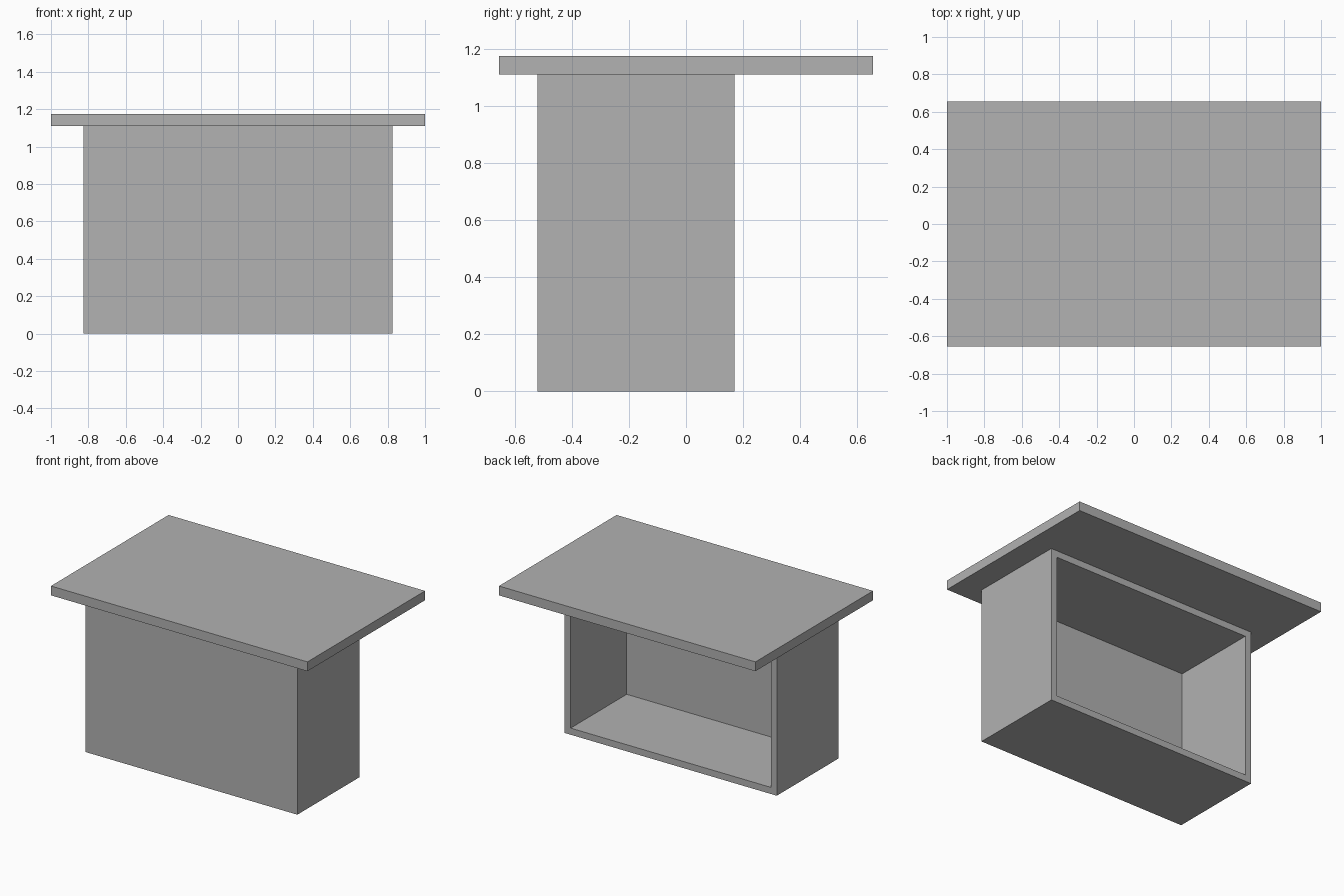
import bpy
import bmesh
from mathutils import Vector

if "Cube" in bpy.data.objects:
    bpy.data.objects.remove(bpy.data.objects["Cube"], do_unlink=True)

WALL = 0.066

grey = bpy.data.materials.new("plain grey")
grey.use_nodes = True
colour = (0.445, 0.445, 0.445, 1)
grey.diffuse_color = colour
grey.node_tree.nodes["Principled BSDF"].inputs["Base Color"].default_value = colour


def box(name, low, high, open_back=False):
    """Box between two corners, optionally hollowed out from the back."""
    low, high = Vector(low), Vector(high)
    bm = bmesh.new()
    bmesh.ops.create_cube(bm, size=1)
    bmesh.ops.scale(bm, vec=high - low, verts=bm.verts)
    bmesh.ops.translate(bm, vec=(low + high) / 2, verts=bm.verts)
    bm.normal_update()
    if open_back:
        back = max(bm.faces, key=lambda f: f.normal.y)
        bmesh.ops.inset_individual(bm, faces=[back], thickness=WALL)
        pushed = bmesh.ops.extrude_discrete_faces(bm, faces=[back])["faces"][0]
        depth = high.y - low.y - WALL
        bmesh.ops.translate(bm, vec=(0, -depth, 0), verts=pushed.verts)
        bmesh.ops.recalc_face_normals(bm, faces=bm.faces)
    mesh = bpy.data.meshes.new(name)
    bm.to_mesh(mesh)
    bm.free()
    mesh.materials.append(grey)
    obj = bpy.data.objects.new(name, mesh)
    bpy.context.collection.objects.link(obj)
    return obj


# Cabinet, open at the back
box("cabinet", (-0.827, -0.52, 0), (0.827, 0.17, 1.109), open_back=True)

# Overhanging counter top
box("counter_top", (-1, -0.655, 1.109), (1, 0.655, 1.175))
